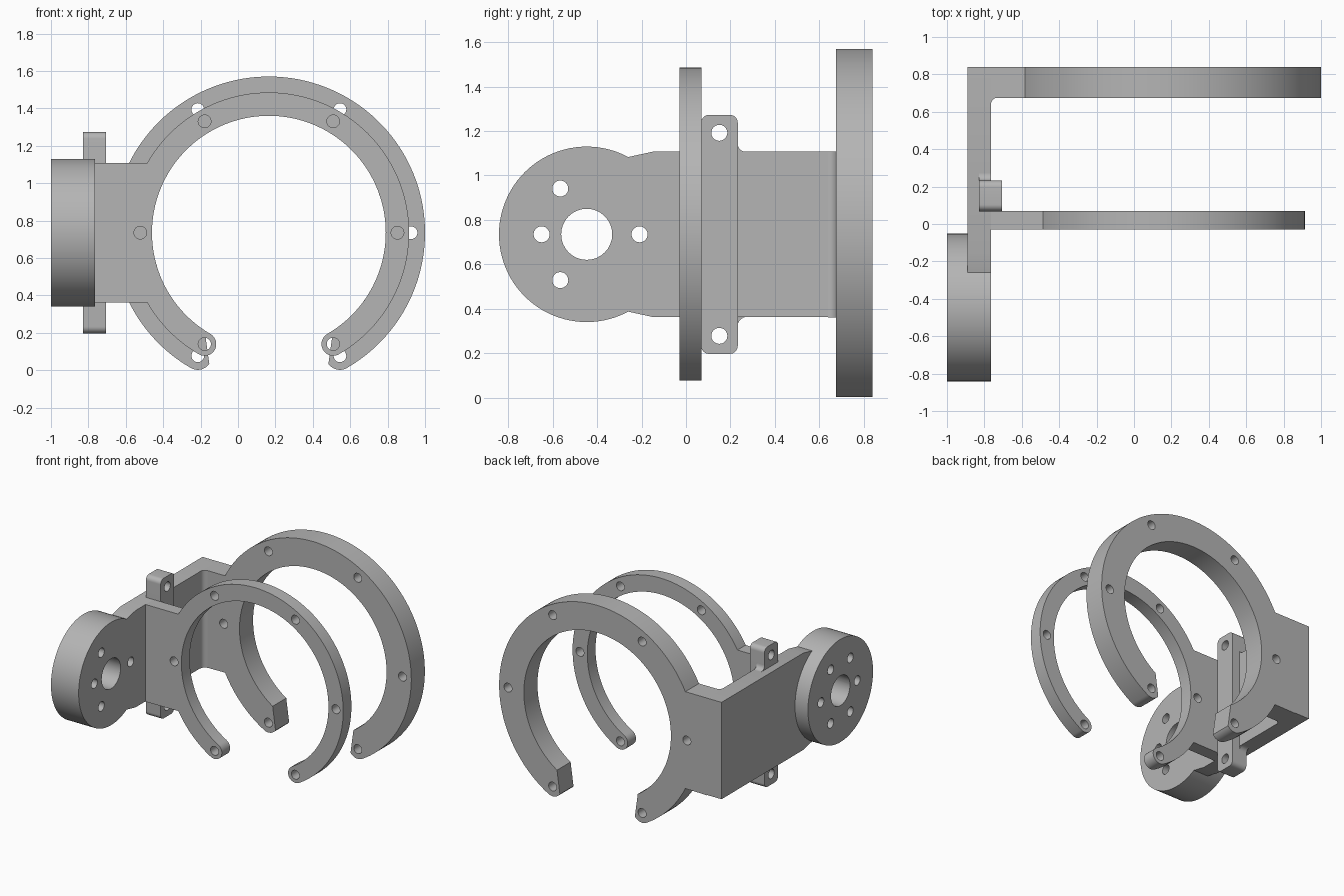
import bpy
import bmesh
from math import sin, cos, radians, sqrt, degrees, acos, asin

cube = bpy.data.objects.get("Cube")
if cube:
    bpy.data.objects.remove(cube, do_unlink=True)

grey = bpy.data.materials.new("Grey plastic")
grey.use_nodes = True
COLOUR = (0.46, 0.46, 0.46, 1)
grey.diffuse_color = COLOUR
grey.node_tree.nodes["Principled BSDF"].inputs["Base Color"].default_value = COLOUR

CX, CZ = 0.165, 0.735           # ring centre
DY = -0.447                     # mounting disc centre
LOW, HIGH = 0.36, 1.107         # arm height range
OUTER, INNER = -0.89, -0.765    # side wall thickness range
PLACE = {"x": lambda a, b, d: (d, a, b),
         "y": lambda a, b, d: (a, d, b),
         "z": lambda a, b, d: (a, b, d)}


def arc(a, b, r, start, end, n=24):
    angles = [radians(start + (end - start) * i / n) for i in range(n + 1)]
    return [(a + r * cos(t), b + r * sin(t)) for t in angles]


def circle(a, b, r, n=64):
    return arc(a, b, r, 0, 360, n)[:-1]


def prism(name, outline, axis, lo, hi):
    """Extrude a flat outline along an axis."""
    bm = bmesh.new()
    ends = [[bm.verts.new(PLACE[axis](a, b, d)) for a, b in outline] for d in (lo, hi)]
    n = len(outline)
    bm.faces.new(ends[0])
    bm.faces.new(ends[1][::-1])
    for i in range(n):
        j = (i + 1) % n
        bm.faces.new((ends[0][j], ends[0][i], ends[1][i], ends[1][j]))
    bmesh.ops.recalc_face_normals(bm, faces=bm.faces)
    mesh = bpy.data.meshes.new(name)
    bm.to_mesh(mesh)
    bm.free()
    mesh.materials.append(grey)
    obj = bpy.data.objects.new(name, mesh)
    bpy.context.collection.objects.link(obj)
    return obj


def drill(obj, holes, axis, lo, hi):
    """Cut round holes given as (a, b, radius)."""
    bpy.context.view_layer.objects.active = obj
    for a, b, r in holes:
        cutter = prism("hole_cutter", circle(a, b, r, 32), axis, lo, hi)
        cutter.hide_render = True
        mod = obj.modifiers.new("Hole", "BOOLEAN")
        mod.operation, mod.solver, mod.object = "DIFFERENCE", "EXACT", cutter
        bpy.ops.object.modifier_apply(modifier=mod.name)
        bpy.data.objects.remove(cutter, do_unlink=True)


def open_ring(name, outer, inner, hole_r, cap, sweep, inner_end, lo, hi):
    """Open ring with shaped ends and an arm plate reaching the side wall."""
    join = degrees(asin((HIGH - CZ) / outer))
    ends = [(CX + hole_r * cos(radians(t)), CZ + hole_r * sin(radians(t))) for t in (240, 300)]
    outline = arc(CX, CZ, outer, -60, 180 - join, 80)
    outline += [(INNER, HIGH), (INNER, LOW)]
    outline += arc(CX, CZ, outer, 180 + join, 240, 16)
    outline += arc(*ends[0], cap, 240, 240 + sweep)[1:]
    outline += arc(CX, CZ, inner, inner_end, 180 - inner_end, 110)[1:-1]
    outline += arc(*ends[1], cap, 300 - sweep, 300)[:-1]
    ring = prism(name, outline, "y", lo, hi)
    holes = [(CX + hole_r * cos(radians(t)), CZ + hole_r * sin(radians(t)), 0.034)
             for t in range(0, 360, 60)]
    drill(ring, holes, "y", lo - 0.05, hi + 0.05)
    return ring


# Two open rings with their arm plates
flat_end = 360 - degrees(acos(-0.318 / 0.625))
parts = [
    open_ring("front_ring", 0.75, 0.625, 0.6875, 0.0625, 180, 239.9, -0.03, 0.07),
    open_ring("back_ring", 0.835, 0.625, 0.76, 0.075, 85, flat_end, 0.675, 0.84),
]

# Side wall, narrowing towards the disc
half = [(0.84, HIGH), (-0.15, HIGH), (-0.26, 1.083)]
wall = prism("side_wall", half + [(y, 2 * CZ - z) for y, z in half[::-1]], "x", OUTER, INNER)

# Mounting disc: four through holes, two blind ones and a centre bore
disc = prism("mounting_disc", circle(DY, CZ, 0.395, 96), "x", -1.0, INNER)
bolt = [(DY + r * cos(radians(t)), CZ + r * sin(radians(t)), 0.036)
        for t, r in ((0, 0.238), (120, 0.238), (240, 0.238), (180, 0.203))]
blind = [(DY + 0.119, CZ + s * 0.206, 0.036) for s in (-1, 1)]
drill(disc, bolt + [(DY, CZ, 0.115)], "x", -1.1, -0.7)
drill(disc, blind, "x", -1.1, OUTER)
drill(wall, bolt[:1], "x", -1.1, -0.7)

# Upright mounting bar with rounded corners and a hole at each end
Y0, Y1, Z0, Z1, R = 0.068, 0.233, 0.197, 1.273, 0.036
outline = (arc(Y1 - R, Z1 - R, R, 0, 90, 8) + arc(Y0 + R, Z1 - R, R, 90, 180, 8)
           + arc(Y0 + R, Z0 + R, R, 180, 270, 8) + arc(Y1 - R, Z0 + R, R, 270, 360, 8))
bar = prism("mounting_bar", outline, "x", -0.83, -0.705)
drill(bar, [(0.15, CZ + s * 0.457, 0.036) for s in (-1, 1)], "x", -1, -0.6)

# Concave fillets beside the bar and in the back corner
F = 0.036
upper = prism("upper_bar_fillet", [(Y1, HIGH)] + arc(Y1 + F, HIGH + F, F, 180, 270, 8),
              "x", -0.83, INNER)
lower = prism("lower_bar_fillet", [(Y1, LOW)] + arc(Y1 + F, LOW - F, F, 180, 90, 8),
              "x", -0.83, INNER)
corner = prism("back_corner_fillet", [(INNER, 0.675)] + arc(INNER + F, 0.675 - F, F, 90, 180, 8),
               "z", LOW, HIGH)
parts += [wall, disc, bar, upper, lower, corner]

# Smooth the round surfaces, keep edges sharp
bpy.ops.object.select_all(action="DESELECT")
for obj in parts:
    obj.select_set(True)
bpy.context.view_layer.objects.active = parts[0]
bpy.ops.object.shade_smooth_by_angle(angle=radians(30))
